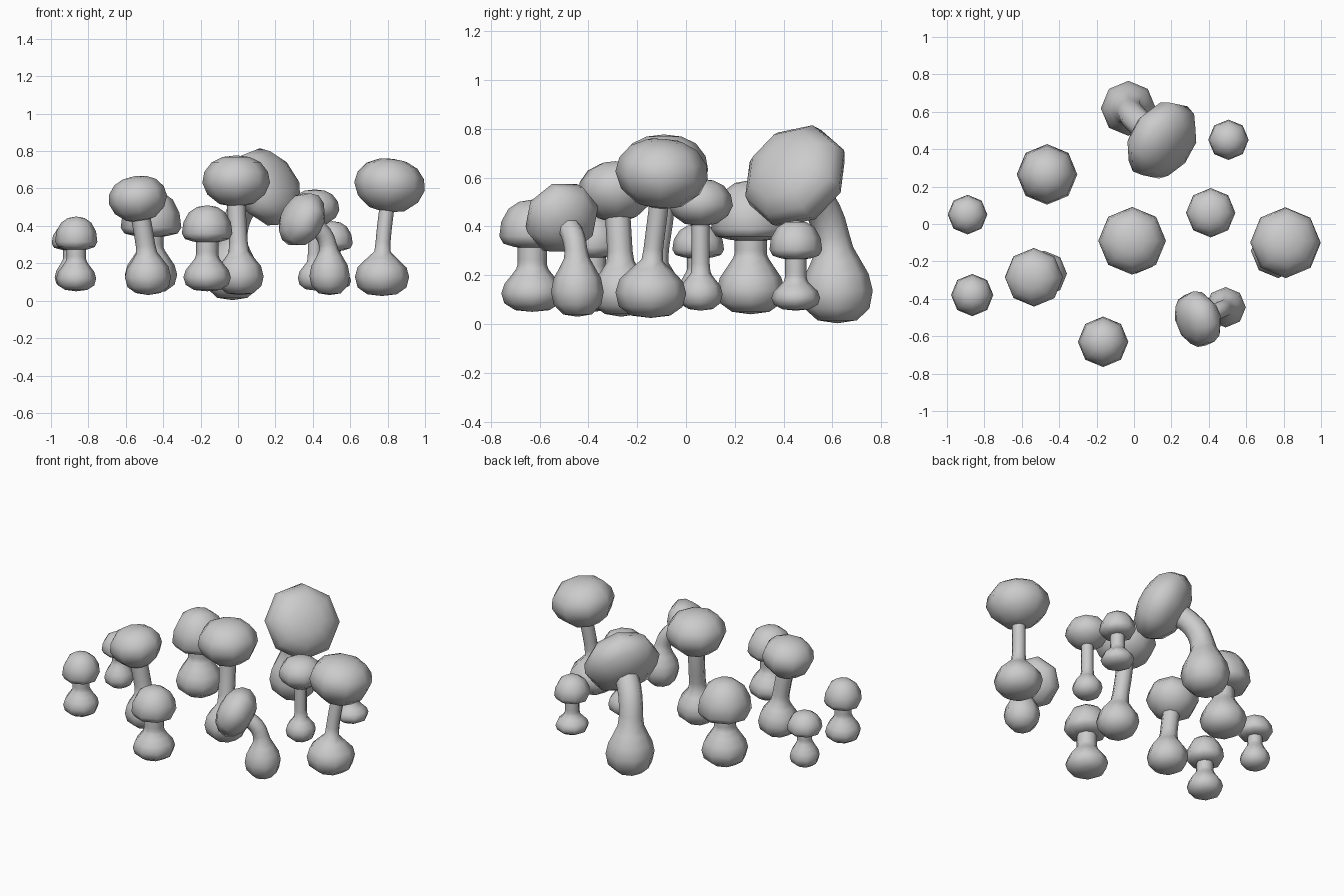
import bpy, bmesh, math
from mathutils import Vector

if "Cube" in bpy.data.objects:
    bpy.data.objects.remove(bpy.data.objects["Cube"])

SIDES = 8


def revolve(name, rings):
    """Skin rings given as (centre, axis, radius); zero radius makes a pole."""
    bm = bmesh.new()
    prev = None
    for c, axis, r in rings:
        q = Vector((0, 0, 1)).rotation_difference(axis)
        if r == 0:
            cur = [bm.verts.new(c)]
        else:
            cur = [bm.verts.new(c + q @ Vector((r * math.cos(a), r * math.sin(a), 0)))
                   for a in (2 * math.pi * i / SIDES for i in range(SIDES))]
        if prev:
            for i in range(SIDES):
                j = (i + 1) % SIDES
                if len(prev) == 1:
                    bm.faces.new((prev[0], cur[j], cur[i]))
                elif len(cur) == 1:
                    bm.faces.new((prev[i], prev[j], cur[0]))
                else:
                    bm.faces.new((prev[i], prev[j], cur[j], cur[i]))
        prev = cur
    bmesh.ops.recalc_face_normals(bm, faces=bm.faces)
    mesh = bpy.data.meshes.new(name)
    bm.to_mesh(mesh)
    bm.free()
    mesh.shade_smooth()
    bpy.context.collection.objects.link(bpy.data.objects.new(name, mesh))


def bezier(p, t):
    u = 1 - t
    pos = p[0]*u**3 + p[1]*3*u*u*t + p[2]*3*u*t*t + p[3]*t**3
    tan = (p[1]-p[0])*u*u + (p[2]-p[1])*2*u*t + (p[3]-p[2])*t*t
    return pos, tan.normalized()


# half outlines, as (radius factor, height factor)
BULB = [(0, 0), (.55, .05), (.9, .22), (1, .47), (.9, .72)]
UNDER_ROUND = [(0, -1), (.5, -.87), (.85, -.48)]
UNDER_FLAT = [(0, -1), (.55, -.8), (.88, -.55)]
DOME = [(1, 0), (.94, .4), (.72, .75), (.4, .94), (0, 1)]


def mushroom(n, foot, bulb_r, bulb_h, stem_r, cap, cap_r, below, above,
             axis=(0, 0, 1), flat=False, bend=(.5, .45)):
    foot, cap, axis = Vector(foot), Vector(cap), Vector(axis).normalized()
    span = (cap - foot).length
    path = [foot, foot + Vector((0, 0, span * bend[0])), cap - axis * span * bend[1], cap]
    samples = [bezier(path, i / 200) for i in range(201)]
    dist = [0]
    for a, b in zip(samples, samples[1:]):
        dist.append(dist[-1] + (b[0] - a[0]).length)

    def at(d):
        return samples[min(range(201), key=lambda i: abs(dist[i] - d))]

    # bulb and stem follow the curved path
    rings = [(*at(h * bulb_h), r * bulb_r) for r, h in BULB]
    rings.append((*at(bulb_h * .93), stem_r + (bulb_r - stem_r) * .4))
    start, end = bulb_h * 1.1, dist[-1] - below * .4
    for i in range(7):
        rings.append((*at(start + (end - start) * i / 6), stem_r * (1.1 if i == 0 else 1)))
    rings.append((rings[-1][0], rings[-1][1], 0))
    revolve(f"stem_{n}", rings)

    # cap
    outline = (UNDER_FLAT if flat else UNDER_ROUND) + DOME
    revolve(f"cap_{n}", [(cap + axis * h * (below if h < 0 else above), axis, r * cap_r)
                         for r, h in outline])


# small upright mushrooms: x, y, bulb z, bulb r, bulb h, stem r, rim z, cap r, below, above
UPRIGHT = [
    (-.89, .05, .06, .09, .14, .045, .305, .106, .04, .105),
    (-.865, -.38, .05, .107, .145, .052, .315, .113, .05, .135),
    (-.465, .265, .04, .14, .21, .066, .39, .162, .055, .2),
    (-.165, -.63, .05, .127, .16, .06, .36, .135, .055, .15),
    (.505, .45, .055, .1, .11, .044, .305, .108, .045, .12),
    (.41, .06, .055, .09, .14, .037, .485, .132, .085, .11),
]
for k, (x, y, z, br, bh, sr, cz, cr, lo, hi) in enumerate(UPRIGHT):
    mushroom(k + 1, (x, y, z), br, bh, sr, (x, y, cz), cr, lo, hi, flat=k != 5)

# larger and bent mushrooms
mushroom(7, (-.48, -.265, .03), .123, .205, .052, (-.535, -.285, .54), .157, .12, .127, (-.15, -.05, 1))
mushroom(8, (.01, -.14, .03), .128, .21, .05, (-.01, -.09, .63), .181, .13, .147)
mushroom(9, (.77, -.145, .025), .145, .215, .04, (.81, -.1, .61), .19, .14, .15, (.12, .08, 1),
         bend=(.55, .5))
mushroom(10, (-.03, .62, .003), .147, .275, .072, (.14, .455, .60), .23, .13, .155, (.72, -.5, .52),
         bend=(.65, .4))
mushroom(11, (.49, -.445, .03), .108, .22, .047, (.35, -.505, .43), .158, .1, .115, (-.8, -.32, .42),
         bend=(.75, .4))
